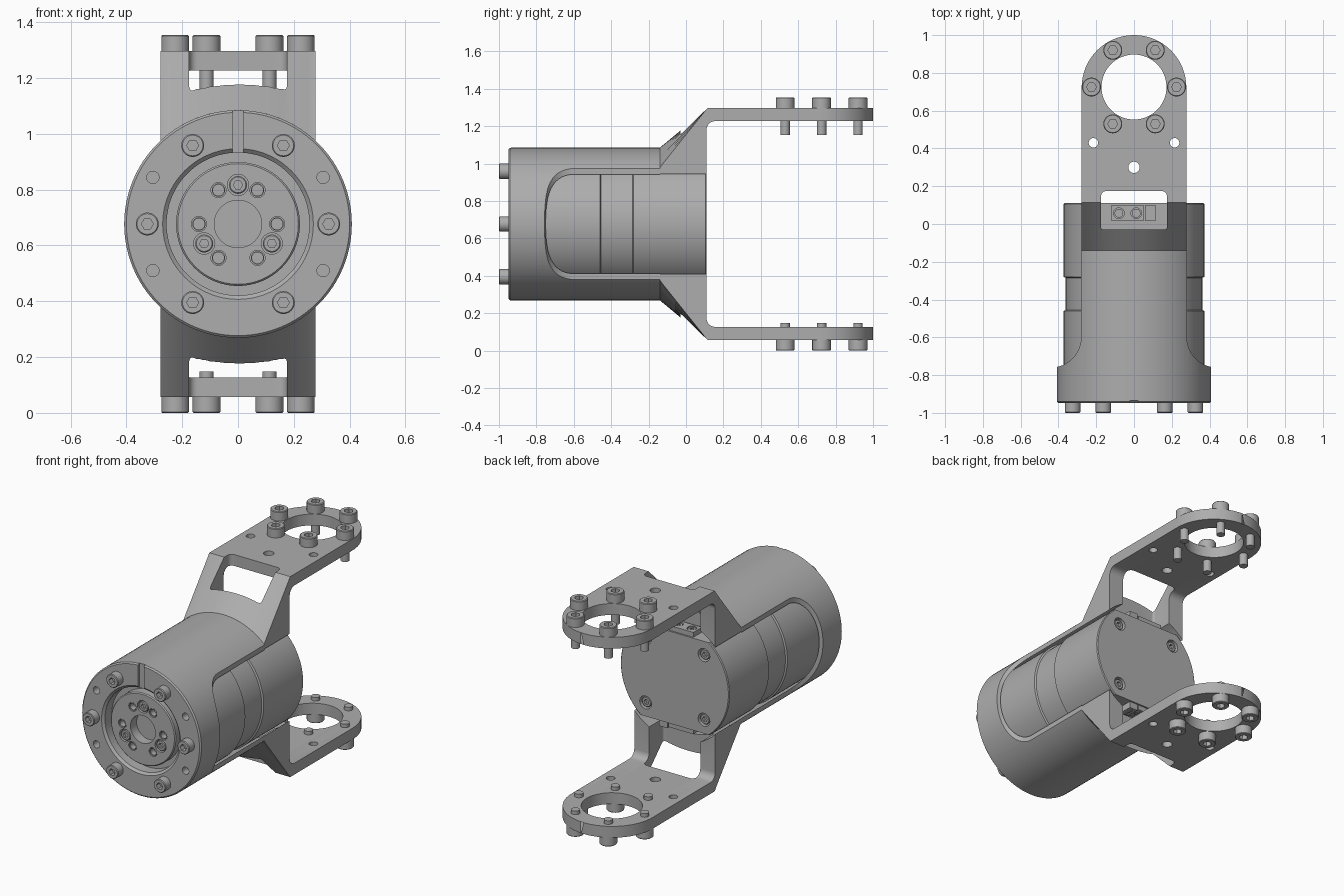
import bpy, bmesh
from math import sin, cos, pi, radians, sqrt
from mathutils import Matrix, Vector

if "Cube" in bpy.data.objects:
    bpy.data.objects.remove(bpy.data.objects["Cube"])

AXIS_Z = 0.677          # height of the motor axis
parts = []

grey = bpy.data.materials.new("machined grey")
grey.use_nodes = True
grey.diffuse_color = (0.42, 0.42, 0.42, 1)
grey.node_tree.nodes["Principled BSDF"].inputs["Base Color"].default_value = (0.42, 0.42, 0.42, 1)

ALONG_Y = Matrix.Rotation(radians(-90), 4, 'X')
ALONG_NEG_Y = Matrix.Rotation(radians(90), 4, 'X')
UP = Matrix.Identity(4)
DOWN = Matrix.Rotation(pi, 4, 'X')


def add(name, bm, matrix=UP):
    bmesh.ops.transform(bm, matrix=matrix, verts=bm.verts)
    bmesh.ops.recalc_face_normals(bm, faces=bm.faces)
    mesh = bpy.data.meshes.new(name)
    bm.to_mesh(mesh)
    bm.free()
    return link(name, mesh)


def link(name, mesh, matrix=UP):
    obj = bpy.data.objects.new(name, mesh)
    if not mesh.materials:
        mesh.materials.append(grey)
    bpy.context.collection.objects.link(obj)
    obj.matrix_world = matrix
    parts.append(obj)
    return obj


def lathe(name, profile, matrix=ALONG_Y, seg=96, closed=True):
    """Spin (radius, height) points about the axis."""
    bm = bmesh.new()
    vs = [bm.verts.new((r, 0, h)) for r, h in profile]
    edges = [bm.edges.new(p) for p in zip(vs, vs[1:])]
    if closed:
        edges.append(bm.edges.new((vs[-1], vs[0])))
    bmesh.ops.spin(bm, geom=vs + edges, cent=(0, 0, 0), axis=(0, 0, 1),
                   angle=2 * pi, steps=seg, use_duplicate=False)
    bmesh.ops.remove_doubles(bm, verts=bm.verts, dist=1e-5)
    return add(name, bm, matrix)


def rod(r, a, b, x=0, y=0, matrix=UP, seg=32):
    """Cylinder from a to b on the given axis, placed at (x, y) across it."""
    return lathe("rod", [(0, a), (r, a), (r, b), (0, b)],
                 Matrix.Translation((x, y, 0)) @ matrix, seg, False)


def y_rod(r, a, b, x, z, seg=32):
    return rod(r, a, b, 0, 0, Matrix.Translation((x, 0, z)) @ ALONG_Y, seg)


def box(name, lo, hi):
    bm = bmesh.new()
    lo, hi = Vector(lo), Vector(hi)
    bmesh.ops.create_cube(bm, size=1, matrix=Matrix.Translation((lo + hi) / 2)
                          @ Matrix.Diagonal((*(hi - lo), 1)))
    return add(name, bm)


def prism(name, outline, z0, z1):
    bm = bmesh.new()
    face = bm.faces.new([bm.verts.new((x, y, z0)) for x, y in outline])
    top = bmesh.ops.extrude_face_region(bm, geom=[face])["geom"]
    bmesh.ops.translate(bm, vec=(0, 0, z1 - z0),
                        verts=[v for v in top if isinstance(v, bmesh.types.BMVert)])
    return add(name, bm)


def arc(cx, cy, r, a0, a1, n=12):
    angles = [radians(a0 + (a1 - a0) * i / n) for i in range(n + 1)]
    return [(cx + r * cos(a), cy + r * sin(a)) for a in angles]


def ring(r, count, start=0):
    return arc(0, 0, r, start, start + 360, count)[:-1]


def boolean(obj, tools, op='DIFFERENCE'):
    for t in tools:
        m = obj.modifiers.new("cut", 'BOOLEAN')
        m.operation, m.solver, m.object = op, 'EXACT', t
    bpy.context.view_layer.update()
    deps = bpy.context.evaluated_depsgraph_get()
    mesh = bpy.data.meshes.new_from_object(obj.evaluated_get(deps))
    obj.modifiers.clear()
    obj.data = mesh
    for t in tools:
        parts.remove(t)
        bpy.data.objects.remove(t)


def mirrored(obj, name, axis):
    """Baked mirror copy across the plane normal to the axis."""
    mesh = obj.data.copy()
    mesh.transform(Matrix.Scale(-1, 4, axis))
    mesh.flip_normals()
    return link(name, mesh)


def bolt_mesh(r, h, shank_r, shank_len):
    """Socket head bolt: head from 0 up, shank below."""
    b = lathe("bolt", [(0, -shank_len), (shank_r, -shank_len), (shank_r, 0), (r, 0),
                       (r, h - .004), (r - .004, h), (0, h)], UP, 32, False)
    boolean(b, [rod(r * .52, h * .4, h + .02, seg=6)])
    parts.remove(b)
    mesh = b.data
    bpy.data.objects.remove(b)
    return mesh


# Outer housing: front ring and sleeve, with rounded side openings
housing = lathe("housing", [(.4, -.948), (.408, -.94), (.408, -.14), (.386, -.14),
                            (.386, -.86), (.256, -.86), (.256, -.935), (.27, -.948)])
opening = prism("opening", arc(.44, -.6, .16, 180, 270) + [(.6, -.76), (.6, 0), (.28, 0)], -.5, .5)
holes = [y_rod(.022, -1, -.9, sx * .305, sz * .167) for sx in (1, -1) for sz in (1, -1)]
slot = box("slot", (-.02, -1, .2), (.02, -.935, .5))
boolean(housing, [opening, mirrored(opening, "opening_right", (1, 0, 0)), slot] + holes)

# Motor body with a recessed band, a flat above and below, and rear screw pockets
motor = lathe("motor_body", [(0, -.87), (.372, -.87), (.372, -.46), (.362, -.455), (.362, -.285),
                             (.372, -.28), (.372, .105), (.367, .11), (0, .11)], closed=False)
rear = [(sx * .2, sz * .2) for sx in (1, -1) for sz in (1, -1)]
boolean(motor, [box("flat", (-.5, -.04, .285), (.5, .3, .5)),
                box("flat", (-.5, -.04, -.5), (.5, .3, -.285))]
        + [y_rod(.04, .06, .2, x, z) for x, z in rear])

# Output flange with bolt holes
flange = lathe("output_flange", [(.085, -.93), (.216, -.93), (.222, -.924), (.222, -.865),
                                 (.085, -.865)])
boolean(flange, [y_rod(.027, -1, -.89, x, z) for x, z in ring(.14, 6)]
        + [y_rod(.038, -1, -.9, x, z) for x, z in ring(.14, 3, 90)])
for x, z in ring(.14, 6):
    link("flange_insert", lathe("insert", [(.02, -.926), (.024, -.926), (.024, -.885),
                                           (.02, -.885)], seg=24).data,
         Matrix.Translation((x, 0, z)))
    bpy.data.objects.remove(parts.pop(-2))

# Bracket arm: curved at the sleeve, ruled up to a flat plate
bm = bmesh.new()
rows = []
for i in range(25):
    x = -.3 + .025 * i
    outer, inner = sqrt(.408 ** 2 - x * x), sqrt(.386 ** 2 - x * x)
    section = [(-.14, inner), (-.14, outer), (.115, .62), (1.1, .62), (1.1, .55)]
    section += arc(.155, .505, .045, 90, 180, 6) + [(.11, inner)]
    rows.append([bm.verts.new((x, y, z)) for y, z in section])
for a, b in zip(rows, rows[1:]):
    for j in range(len(a)):
        k = (j + 1) % len(a)
        bm.faces.new((a[j], a[k], b[k], b[j]))
bm.faces.new(rows[0])
bm.faces.new(rows[-1])
arm = add("upper_arm", bm)
boolean(arm, [prism("plan", [(-.277, -.3), (.277, -.3)] + arc(0, .723, .277, 0, 180, 48), 0, 1)],
        'INTERSECT')
window = (arc(.145, .145, .03, 0, 90, 6) + arc(-.145, .145, .03, 90, 180, 6)
          + arc(-.16, -.015, .015, 180, 270, 4) + arc(.16, -.015, .015, 270, 360, 4))
boolean(arm, [prism("window", window, .2, .8), rod(.172, .4, .8, 0, .725, seg=64),
              rod(.03, .4, .8, 0, .3), rod(.025, .4, .8, .215, .43), rod(.025, .4, .8, -.215, .43)])
mirrored(arm, "lower_arm", (0, 0, 1))

# Connectors on the motor flats
connector = [box("terminal_block", (-.12, .015, .28), (.05, .1, .315)),
             box("pin_header", (.058, .015, .28), (.115, .1, .325))]
boolean(connector[0], [rod(.028, .3, .4, x, .057) for x in (-.08, .012)])
for x in (-.08, .012):
    screw = rod(.023, .29, .312, x, .057, seg=24)
    boolean(screw, [box("slot", (x - .015, .053, .306), (x + .015, .061, .33)),
                    box("slot", (x - .004, .042, .306), (x + .004, .072, .33))])
    screw.name = "terminal_screw"
    connector.append(screw)
for y in (.035, .057, .08):
    pin = box("header_pin", (.081, y - .004, .32), (.091, y + .004, .33))
    connector.append(pin)
for c in connector:
    mirrored(c, "lower_" + c.name, (0, 0, 1))

# Bolts
front_bolt = bolt_mesh(.041, .052, .02, .05)
small_bolt = bolt_mesh(.032, .03, .015, .01)
upper_bolt = bolt_mesh(.05, .057, .025, .145)
lower_bolt = bolt_mesh(.05, .057, .025, .092)
for x, z in ring(.325, 6):
    link("front_bolt", front_bolt, Matrix.Translation((x, -.948, z)) @ ALONG_NEG_Y)
for x, z in ring(.14, 3, 90):
    link("flange_bolt", small_bolt, Matrix.Translation((x, -.897, z)) @ ALONG_NEG_Y)
for x, z in rear:
    link("rear_screw", small_bolt, Matrix.Translation((x, .072, z)) @ ALONG_Y)
for x, y in ring(.225, 6):
    link("upper_bolt", upper_bolt, Matrix.Translation((x, y + .725, .62)))
    link("lower_bolt", lower_bolt, Matrix.Translation((x, y + .725, -.62)) @ DOWN)

# Lift onto the ground and shade
bpy.ops.object.select_all(action='DESELECT')
for obj in parts:
    obj.location.z += AXIS_Z
    obj.select_set(True)
bpy.context.view_layer.objects.active = parts[0]
bpy.ops.object.shade_smooth_by_angle(angle=radians(30))
